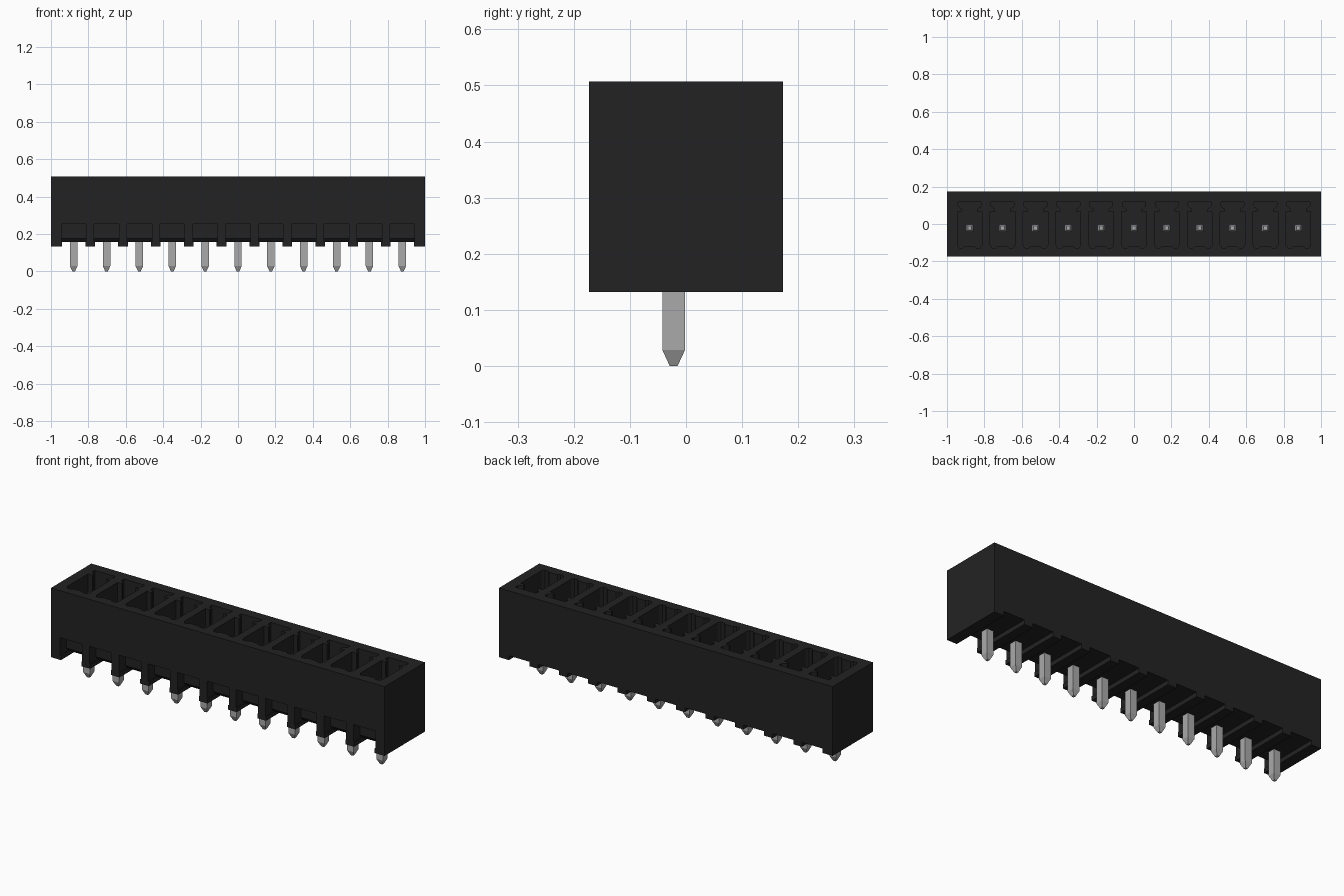
import bpy
import bmesh

cube = bpy.data.objects.get("Cube")
if cube:
    bpy.data.objects.remove(cube, do_unlink=True)

COUNT, PITCH = 11, 0.1757
PIN_Y = -0.022
CENTRES = [(i - (COUNT - 1) / 2) * PITCH for i in range(COUNT)]


def material(name, value):
    mat = bpy.data.materials.new(name)
    mat.use_nodes = True
    colour = (value, value, value, 1)
    mat.diffuse_color = colour
    mat.node_tree.nodes["Principled BSDF"].inputs["Base Color"].default_value = colour
    return mat


def make_object(name, bm, mat=None):
    bmesh.ops.recalc_face_normals(bm, faces=bm.faces)
    mesh = bpy.data.meshes.new(name)
    bm.to_mesh(mesh)
    bm.free()
    obj = bpy.data.objects.new(name, mesh)
    bpy.context.collection.objects.link(obj)
    if mat:
        mesh.materials.append(mat)
    return obj


def loft(bm, rings):
    """Skin a stack of closed rings and cap both ends."""
    loops = [[bm.verts.new(p) for p in ring] for ring in rings]
    for a, b in zip(loops, loops[1:]):
        for i in range(len(a)):
            j = (i + 1) % len(a)
            bm.faces.new((a[i], a[j], b[j], b[i]))
    bm.faces.new(loops[0])
    bm.faces.new(loops[-1])


def cut(target, name, add_shape):
    """Subtract one copy of a shape at every pin position."""
    bm = bmesh.new()
    for x in CENTRES:
        add_shape(bm, x)
    cutter = make_object(name, bm)
    cutter.hide_render = True
    mod = target.modifiers.new(name, 'BOOLEAN')
    mod.operation, mod.solver, mod.object = 'DIFFERENCE', 'EXACT', cutter
    bpy.context.view_layer.objects.active = target
    bpy.ops.object.modifier_apply(modifier=mod.name)
    bpy.data.objects.remove(cutter, do_unlink=True)


black = material("black plastic", 0.0165)
metal = material("tinned metal", 0.40)

# Housing block
bm = bmesh.new()
loft(bm, [[(x, y, z) for x, y in ((-1, -.173), (1, -.173), (1, .173), (-1, .173))]
          for z in (.132, .507)])
housing = make_object("housing", bm, black)

# Keyed socket outline, right half from the front to the back
half = [(.026, -.118), (.036, -.128), (.056, -.128), (.066, -.112), (.066, .066),
        (.040, .066), (.040, .078), (.062, .096), (.062, .118)]
outline = half + [(-x, y) for x, y in reversed(half)]


def socket(bm, cx):
    loft(bm, [[(cx + x, y, z) for x, y in outline] for z in (.262, .55)])


def side_profile(bm, cx, half_width, points):
    loft(bm, [[(cx + s * half_width, y, z) for y, z in points] for s in (-1, 1)])


def channel(bm, cx):
    side_profile(bm, cx, .062, [(-.2, .1), (.2, .1), (.2, .156), (-.2, .156)])


def recess(bm, cx):
    side_profile(bm, cx, .066, [(-.2, .156), (-.102, .156), (-.118, .175),
                                (-.118, .252), (-.2, .252)])


cut(housing, "sockets", socket)
cut(housing, "underside_channels", channel)
cut(housing, "front_recesses", recess)

# Square contact pins with tapered ends
levels = [(0, .007), (.028, .02), (.425, .02), (.45, .010)]
for i, cx in enumerate(CENTRES):
    bm = bmesh.new()
    loft(bm, [[(cx + sx * r, PIN_Y + sy * r, z)
               for sx, sy in ((-1, -1), (1, -1), (1, 1), (-1, 1))] for z, r in levels])
    make_object(f"contact_pin_{i + 1}", bm, metal)
